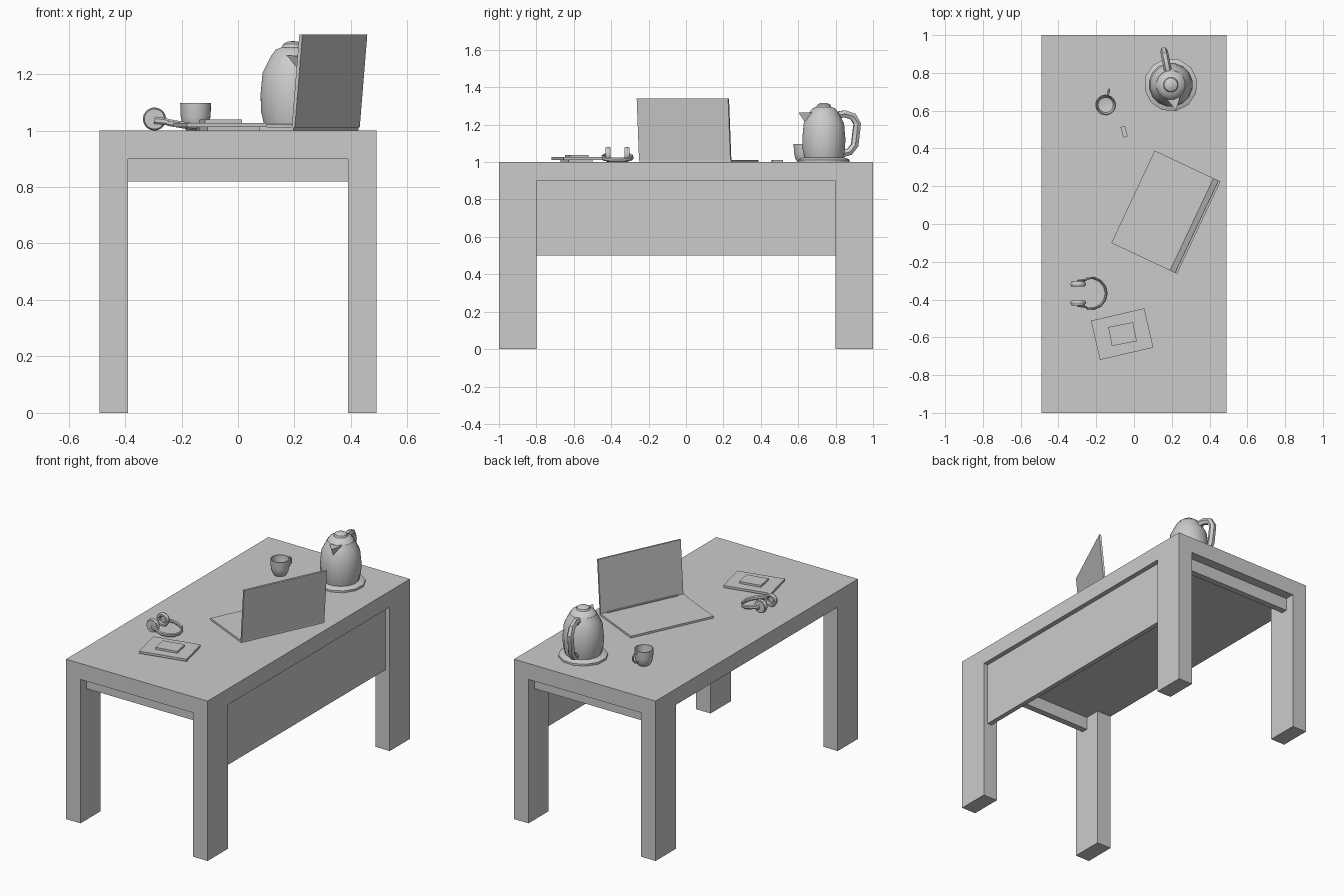
import bpy, bmesh
from math import pi, sin, cos, radians
from mathutils import Matrix, Vector

if "Cube" in bpy.data.objects:
    bpy.data.objects.remove(bpy.data.objects["Cube"])


def finish(name, bm, smooth=None, matrix=None):
    bmesh.ops.recalc_face_normals(bm, faces=bm.faces)
    if matrix is not None:
        bm.transform(matrix)
    me = bpy.data.meshes.new(name)
    bm.to_mesh(me)
    bm.free()
    ob = bpy.data.objects.new(name, me)
    bpy.context.collection.objects.link(ob)
    if smooth:
        shade(ob, smooth)
    return ob


def shade(ob, angle):
    bpy.ops.object.select_all(action='DESELECT')
    ob.select_set(True)
    bpy.context.view_layer.objects.active = ob
    bpy.ops.object.shade_smooth_by_angle(angle=radians(angle))


def box(name, centre, size, rot=0, matrix=None):
    bm = bmesh.new()
    bmesh.ops.create_cube(bm, size=1)
    m = (Matrix.Translation(centre) @ Matrix.Rotation(radians(rot), 4, 'Z')
         @ Matrix.Diagonal((*size, 1)))
    return finish(name, bm, matrix=matrix @ m if matrix else m)


def lathe(name, profile, steps, matrix, smooth=40):
    bm = bmesh.new()
    vs = [bm.verts.new((r, 0, z)) for r, z in profile]
    es = [bm.edges.new(p) for p in zip(vs, vs[1:])]
    bmesh.ops.spin(bm, geom=vs + es, axis=(0, 0, 1), cent=(0, 0, 0),
                   steps=steps, angle=2 * pi, use_merge=True)
    bmesh.ops.remove_doubles(bm, verts=bm.verts, dist=1e-5)
    return finish(name, bm, smooth, matrix)


def sweep(name, path, half_w, half_t, side, matrix=None, smooth=35):
    """Six-sided band along a path; 'side' is the constant width direction."""
    bm = bmesh.new()
    pts, side, rings = [Vector(p) for p in path], Vector(side), []
    for i, p in enumerate(pts):
        t = pts[min(i + 1, len(pts) - 1)] - pts[max(i - 1, 0)]
        n = t.cross(side).normalized()
        rings.append([bm.verts.new(p + side * half_w * cos(a) + n * half_t * sin(a))
                      for a in (k * pi / 3 for k in range(6))])
    for a, b in zip(rings, rings[1:]):
        for k in range(6):
            bm.faces.new((a[k], a[(k + 1) % 6], b[(k + 1) % 6], b[k]))
    bm.faces.new(rings[0])
    bm.faces.new(rings[-1])
    return finish(name, bm, smooth, matrix)


# Desk: one block with two tunnels cut under the top, leaving four legs
desk = box("desk_frame", (0, 0, 0.5), (0.98, 2, 1))
for size in ((2, 1.6, 1), (0.78, 3, 1)):
    cutter = box("leg_cutter", (0, 0, 0.4), size)
    cutter.hide_render = True
    mod = desk.modifiers.new("cut", 'BOOLEAN')
    mod.operation, mod.solver, mod.object = 'DIFFERENCE', 'EXACT', cutter
    bpy.context.view_layer.objects.active = desk
    bpy.ops.object.modifier_apply(modifier="cut")
    bpy.data.objects.remove(cutter)

# Rails under both ends and the long modesty panel
for name, s in (("front_rail", -1), ("back_rail", 1)):
    box(name, (0, s * 0.92, 0.86), (0.78, 0.04, 0.08))
box("modesty_panel", (0.445, 0, 0.70), (0.03, 1.6, 0.40))

# Laptop: local x runs towards the hinge, local y along the hinge
lap = Matrix.Translation((-0.12, -0.10, 1)) @ Matrix.Rotation(radians(-25.2), 4, 'Z')
box("laptop_base", (0.175, 0.27, 0.006), (0.35, 0.54, 0.012), matrix=lap)
tilt = lap @ Matrix.Translation((0.345, 0.27, 0.012)) @ Matrix.Rotation(0.09, 4, 'Y')
box("laptop_screen", (0.004, 0, 0.165), (0.012, 0.54, 0.33), matrix=tilt)
box("laptop_hinge", (0.342, 0.27, 0.012), (0.014, 0.46, 0.012), matrix=lap)

# Kettle
ket = Matrix.Translation((0.195, 0.737, 1)) @ Matrix.Rotation(0.2, 4, 'Z')
lathe("kettle_base", [(0, 0), (0.141, 0), (0.141, 0.012), (0.115, 0.024), (0, 0.024)],
      12, ket, 30)
lathe("kettle_body", [(0, 0.022), (0.105, 0.022), (0.116, 0.07), (0.117, 0.13),
                      (0.110, 0.205), (0.092, 0.24), (0.078, 0.268), (0, 0.268)], 16, ket)
lathe("kettle_lid", [(0.078, 0.266), (0.062, 0.287), (0.04, 0.295), (0.036, 0.306),
                     (0.02, 0.315), (0, 0.317)], 16, ket)
bm = bmesh.new()
for p in ((0, -0.137, 0.264), (0.045, -0.055, 0.266), (-0.045, -0.055, 0.266),
          (0, -0.095, 0.20)):
    bm.verts.new(p)
bmesh.ops.convex_hull(bm, input=bm.verts)
finish("kettle_spout", bm, matrix=ket)
sweep("kettle_handle", [(0, 0.07, 0.25), (0, 0.115, 0.258), (0, 0.16, 0.243),
                        (0, 0.182, 0.205), (0, 0.168, 0.09), (0, 0.14, 0.055),
                        (0, 0.10, 0.045)], 0.02, 0.022, (1, 0, 0), ket)

# Mug, hollow, with a loop handle
mug = Matrix.Translation((-0.15, 0.63, 1)) @ Matrix.Rotation(-0.22, 4, 'Z')
lathe("mug", [(0, 0), (0.034, 0), (0.047, 0.02), (0.053, 0.05), (0.055, 0.098),
              (0.050, 0.098), (0.048, 0.05), (0.040, 0.02), (0, 0.012)], 20, mug)
sweep("mug_handle", [(0, 0.05, 0.085), (0, 0.072, 0.084), (0, 0.085, 0.07),
                     (0, 0.083, 0.047), (0, 0.068, 0.03), (0, 0.046, 0.026)],
      0.006, 0.006, (1, 0, 0), mug)

# Small memory stick
box("memory_stick", (-0.052, 0.488, 1.005), (0.024, 0.058, 0.01), 15)

# Headphones: two upright cups with pads and a band lying on the desk
mid = -0.367
for side, s in (("left", 1), ("right", -1)):
    cup = (Matrix.Translation((-0.296, mid + s * 0.062, 1.041))
           @ Matrix.Rotation(s * pi / 2, 4, 'X'))
    lathe(side + "_ear_cup", [(0, -0.002), (0.036, -0.002), (0.036, 0.006), (0, 0.006)], 20, cup)
    lathe(side + "_ear_pad", [(0.020, 0.004), (0.037, 0.004), (0.041, 0.010), (0.041, 0.018),
                              (0.036, 0.025), (0.026, 0.025), (0.020, 0.018),
                              (0.020, 0.004)], 20, cup)
band = [(-0.296, mid + 0.066, 1.036), (-0.255, mid + 0.072, 1.032)]
for i in range(9):
    a = radians(105 - 210 * i / 8)
    x = -0.226 + 0.079 * cos(a)
    band.append((x, mid + 0.082 * sin(a), 1.012 + max(0, -0.15 - x) * 0.17))
band += [(-0.255, mid - 0.072, 1.032), (-0.296, mid - 0.066, 1.036)]
sweep("headphone_band", band, 0.012, 0.006, (0.17, 0, 0.985))

# Stack: small book, tablet, and small notebook on top
box("lower_book", (-0.03, -0.585, 1.006), (0.19, 0.13, 0.012), 13)
box("tablet", (-0.063, -0.583, 1.019), (0.29, 0.213, 0.014), 13)
box("upper_notebook", (-0.061, -0.583, 1.032), (0.134, 0.102, 0.013), 11)
